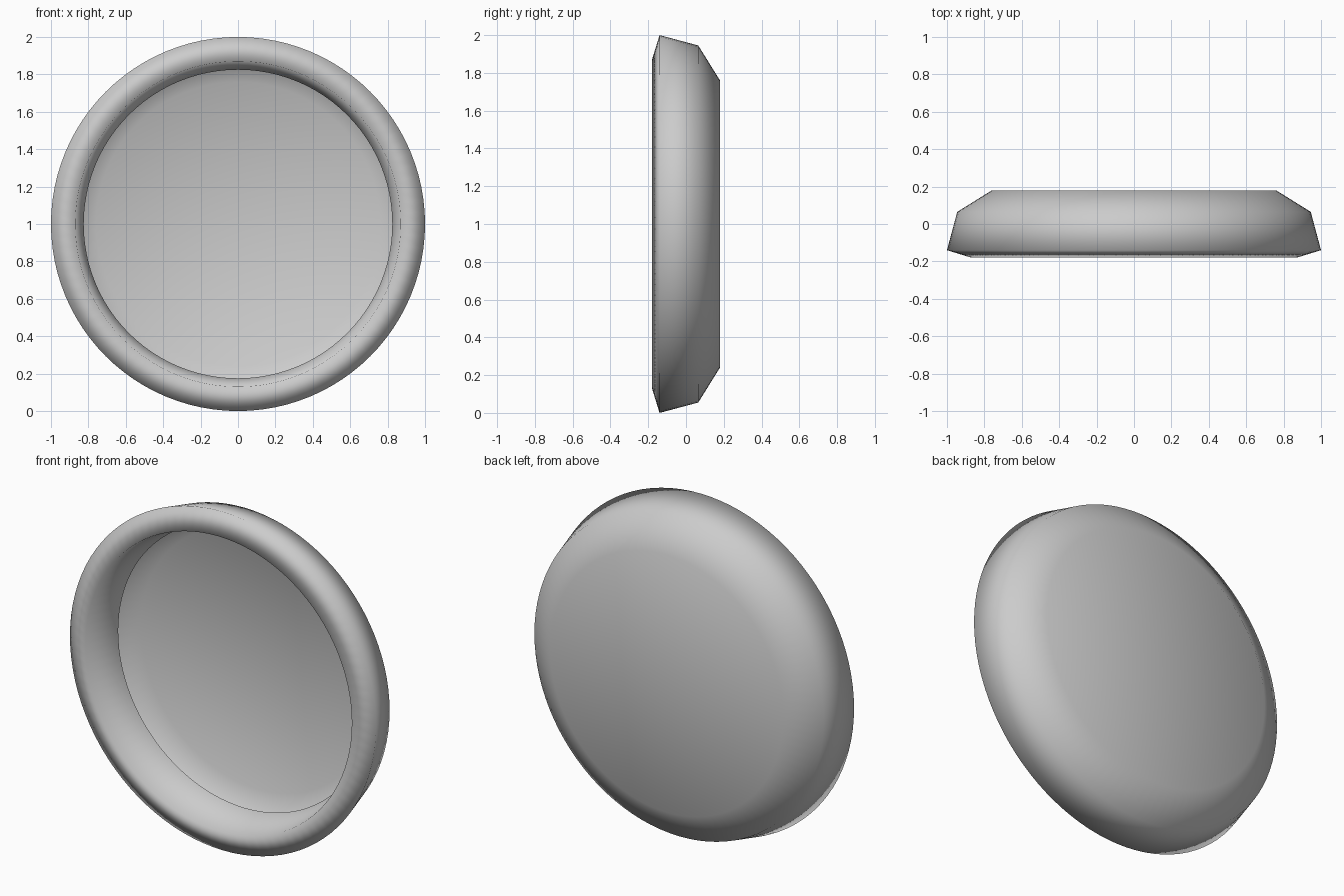
import bpy, bmesh
from math import sin, cos, pi

if "Cube" in bpy.data.objects:
    bpy.data.objects.remove(bpy.data.objects["Cube"])

SEGMENTS = 96

# Half section of the shell as (radius, y): back, chamfer, side, front rim, inner flange
PROFILE = [(0.76, 0.18), (0.945, 0.065), (1.0, -0.14), (0.87, -0.18), (0.825, 0.06)]


def revolve(name, profile, back_y, centre_z):
    """Turn a profile around the y axis, closed at the back with a fan."""
    bm = bmesh.new()
    rings = []
    for r, y in profile:
        rings.append([bm.verts.new((r * cos(2 * pi * i / SEGMENTS), y,
                                    centre_z + r * sin(2 * pi * i / SEGMENTS)))
                      for i in range(SEGMENTS)])
    centre = bm.verts.new((0, back_y, centre_z))
    for i in range(SEGMENTS):
        j = (i + 1) % SEGMENTS
        bm.faces.new((centre, rings[0][j], rings[0][i]))
        for a, b in zip(rings, rings[1:]):
            bm.faces.new((a[i], a[j], b[j], b[i]))
    bmesh.ops.recalc_face_normals(bm, faces=bm.faces)
    for f in bm.faces:
        f.smooth = True
    mesh = bpy.data.meshes.new(name)
    bm.to_mesh(mesh)
    bm.free()
    obj = bpy.data.objects.new(name, mesh)
    bpy.context.collection.objects.link(obj)
    return obj


# Round hollow shell with an inward-turned front rim
revolve("round_cap_shell", PROFILE, 0.18, 1.0)
